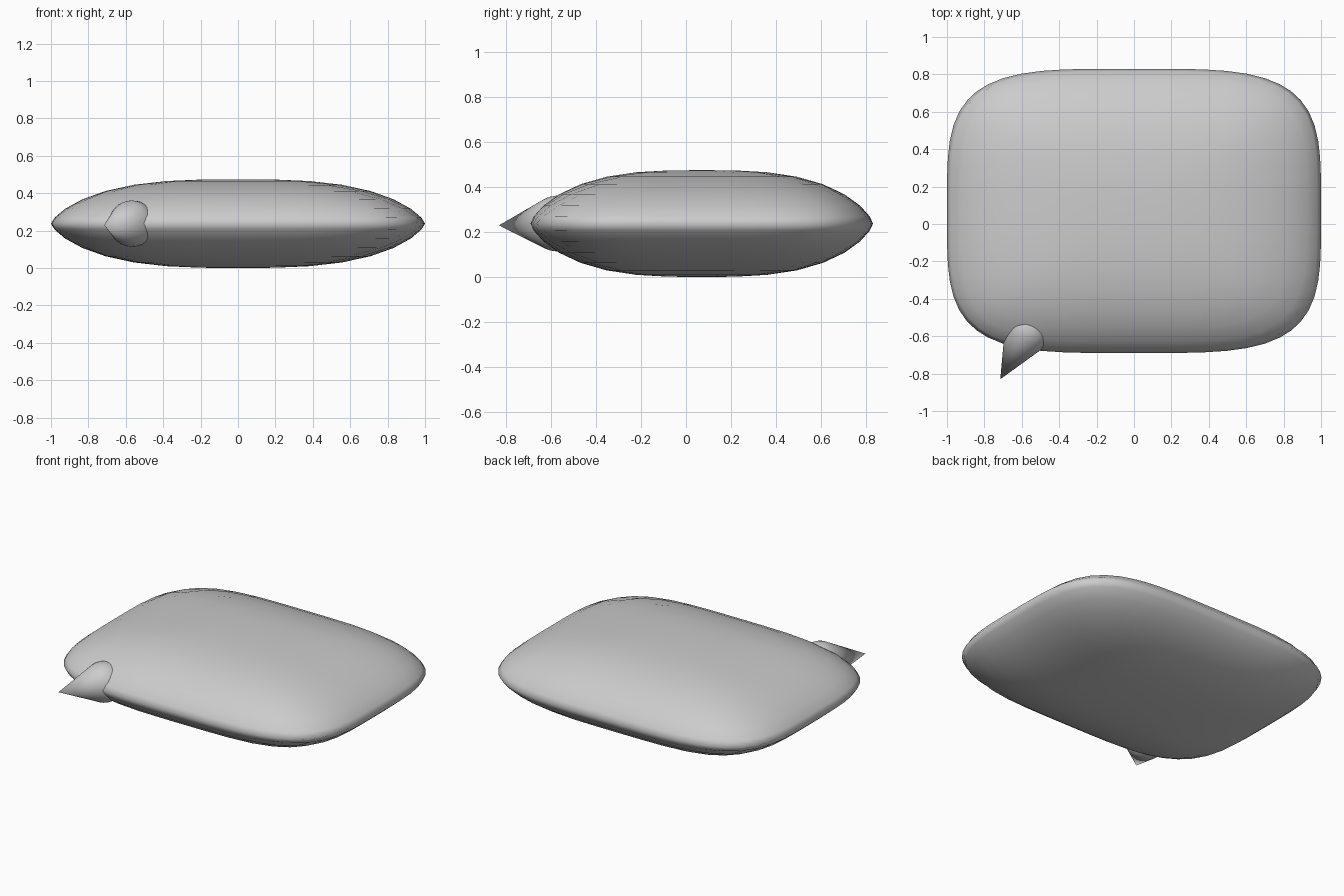
import bpy, bmesh, math
from mathutils import Vector

if "Cube" in bpy.data.objects:
    bpy.data.objects.remove(bpy.data.objects["Cube"])

MID = 0.237  # height of the rim, and half thickness of the body


def add_object(bm, name):
    bmesh.ops.recalc_face_normals(bm, faces=bm.faces)
    for f in bm.faces:
        f.smooth = True
    me = bpy.data.meshes.new(name)
    bm.to_mesh(me)
    bm.free()
    ob = bpy.data.objects.new(name, me)
    bpy.context.collection.objects.link(ob)
    return ob


# Bubble body: grid wrapped to a rounded rectangle and puffed up, both halves
def puff(u, v):
    m = max(abs(u), abs(v))
    if m < 1e-6:
        return Vector((0, 0, MID))
    r = math.sin(m * math.pi / 2)
    s = r / (u ** 4 + v ** 4) ** 0.25
    z = MID * max(0.0, 1 - r ** 3) ** 0.7
    return Vector((u * s, v * s * 0.76, z))


bm = bmesh.new()
bmesh.ops.create_grid(bm, x_segments=16, y_segments=16, size=1)
for vert in bm.verts:
    vert.co = puff(vert.co.x, vert.co.y)
half = bm.verts[:] + bm.edges[:] + bm.faces[:]
copy = bmesh.ops.duplicate(bm, geom=half)["geom"]
for g in copy:
    if isinstance(g, bmesh.types.BMVert):
        g.co.z *= -1
bmesh.ops.remove_doubles(bm, verts=bm.verts, dist=1e-4)
body = add_object(bm, "bubble_body")
body.location = (0, 0.07, MID)

# Tail: teardrop turned around its own axis, tip outside the front left corner
tip = Vector((-0.715, -0.83, MID - 0.008))
centre = Vector((-0.567, -0.57, MID))
axis = centre - tip
R = 0.124
length = axis.length
tangent = math.asin(R / length)
profile = [(0, 0)]
for i in range(11):
    a = -tangent + (math.pi / 2 + tangent) * i / 10
    profile.append((R * math.cos(a), length + R * math.sin(a)))
profile[-1] = (0, length + R)

bm = bmesh.new()
verts = [bm.verts.new((x, 0, z)) for x, z in profile]
edges = [bm.edges.new(p) for p in zip(verts, verts[1:])]
bmesh.ops.spin(bm, geom=verts + edges, cent=(0, 0, 0), axis=(0, 0, 1),
               angle=2 * math.pi, steps=32)
bmesh.ops.remove_doubles(bm, verts=bm.verts, dist=1e-5)
tail = add_object(bm, "bubble_tail")
tail.location = tip
tail.rotation_euler = axis.to_track_quat('Z', 'Y').to_euler()
